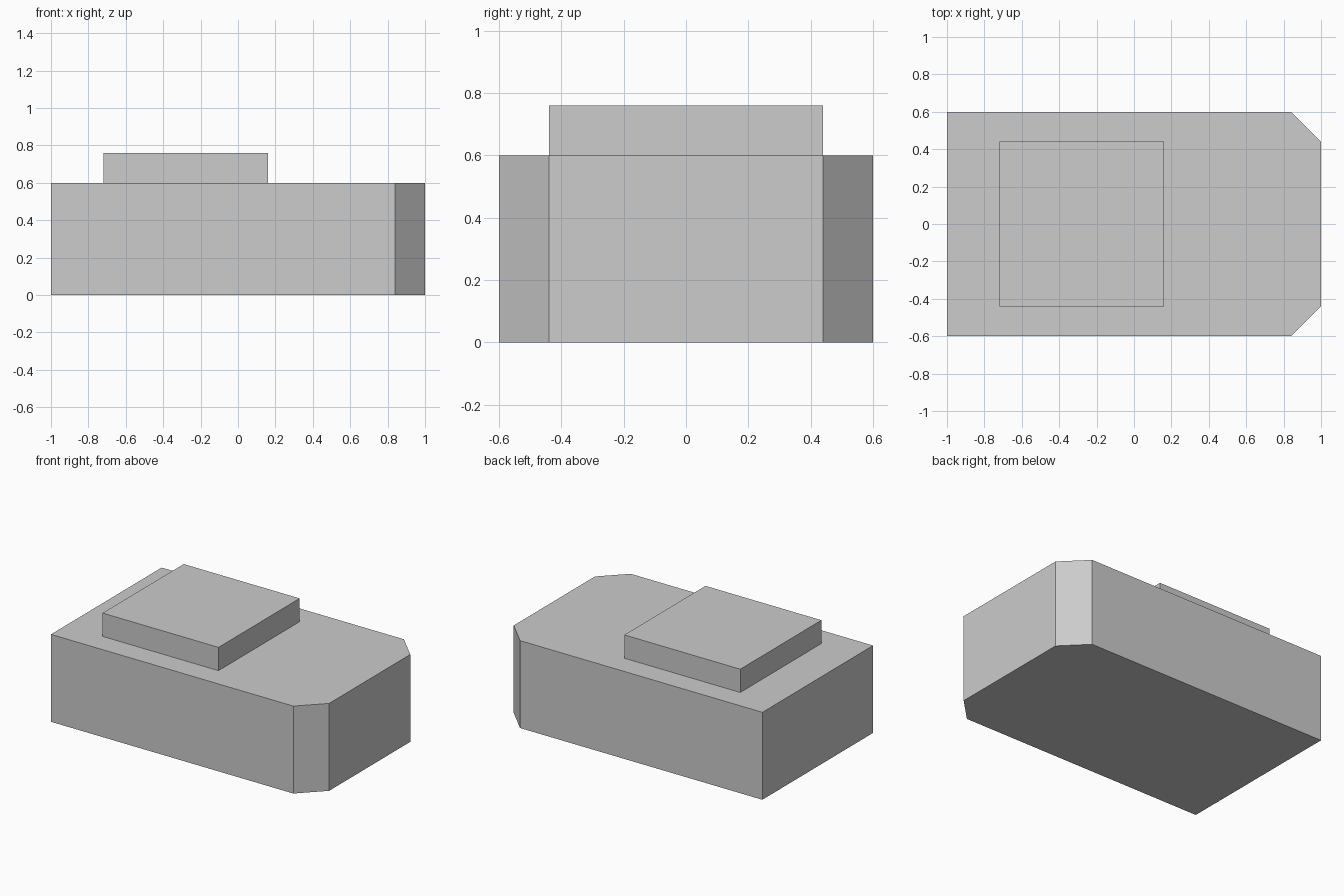
import bpy
import bmesh

cube = bpy.data.objects.get("Cube")
if cube:
    bpy.data.objects.remove(cube, do_unlink=True)

# Single flat grey
grey = bpy.data.materials.new("plain grey")
grey.use_nodes = True
colour = (0.604, 0.604, 0.604, 1)
grey.diffuse_color = colour
grey.node_tree.nodes["Principled BSDF"].inputs["Base Color"].default_value = colour


def prism(name, outline, bottom, top):
    """Extrude a flat outline upwards into a closed solid."""
    bm = bmesh.new()
    base = bm.faces.new([bm.verts.new((x, y, bottom)) for x, y in outline])
    side = bmesh.ops.extrude_face_region(bm, geom=[base], use_keep_orig=True)
    lifted = [v for v in side["geom"] if isinstance(v, bmesh.types.BMVert)]
    bmesh.ops.translate(bm, verts=lifted, vec=(0, 0, top - bottom))
    bmesh.ops.recalc_face_normals(bm, faces=bm.faces)
    mesh = bpy.data.meshes.new(name)
    bm.to_mesh(mesh)
    bm.free()
    mesh.materials.append(grey)
    obj = bpy.data.objects.new(name, mesh)
    bpy.context.collection.objects.link(obj)
    return obj


# Main block with two cut corners at its +x end
half = [(-1, -0.6), (0.84, -0.6), (1, -0.44)]
prism("body", half + [(x, -y) for x, y in reversed(half)], 0, 0.6)

# Raised square slab on top
edge = [(-0.72, -0.44), (0.16, -0.44)]
prism("raised_slab", edge + [(x, -y) for x, y in reversed(edge)], 0.6, 0.76)
